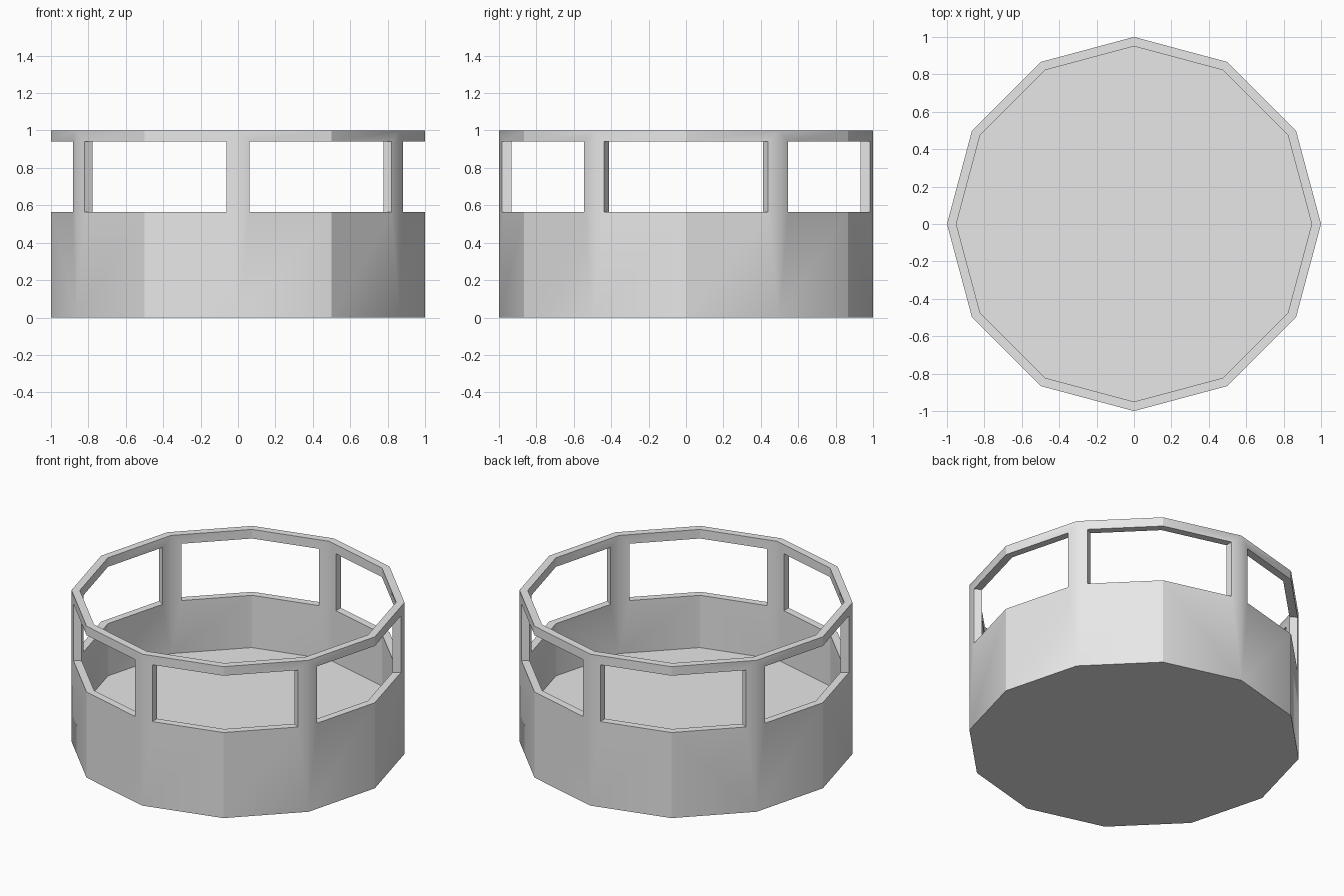
import bpy
import bmesh
from math import cos, sin, pi, atan2, hypot

SIDES = 12
WALL = 0.05          # wall thickness
FLOOR = 0.22         # top of the floor
SILL, LINTEL = 0.565, 0.94
POST = 0.0625        # half width of a post

cube = bpy.data.objects.get("Cube")
if cube:
    bpy.data.objects.remove(cube, do_unlink=True)

grey = bpy.data.materials.new("plain grey")
grey.use_nodes = True
grey.diffuse_color = (0.8, 0.8, 0.8, 1)
grey.node_tree.nodes["Principled BSDF"].inputs["Base Color"].default_value = (0.8, 0.8, 0.8, 1)


def make_object(name, bm):
    bmesh.ops.recalc_face_normals(bm, faces=bm.faces)
    mesh = bpy.data.meshes.new(name)
    bm.to_mesh(mesh)
    bm.free()
    mesh.materials.append(grey)
    obj = bpy.data.objects.new(name, mesh)
    bpy.context.collection.objects.link(obj)
    return obj


def loft(bm, rings):
    """Join rings of points with quads and cap both ends."""
    loops = [[bm.verts.new(p) for p in ring] for ring in rings]
    for low, high in zip(loops, loops[1:]):
        for i in range(len(low)):
            j = (i + 1) % len(low)
            bm.faces.new((low[i], low[j], high[j], high[i]))
    bm.faces.new(loops[0])
    bm.faces.new(loops[-1])


def ring(radius, z):
    return [(radius * cos(2 * pi * i / SIDES), radius * sin(2 * pi * i / SIDES), z)
            for i in range(SIDES)]


# Twelve-sided tub: outer wall, rim, inner wall, floor
bm = bmesh.new()
inner = 1 - WALL
loft(bm, [ring(1, 0), ring(1, 1), ring(inner, 1), ring(inner, FLOOR)])
tub = make_object("walled_platform", bm)

# Six wedges that cut the openings and leave straight-sided posts
bm = bmesh.new()
for k in range(6):
    a = k * pi / 3
    tip = 2 * POST
    x, y = tip * cos(a), tip * sin(a)
    plan = [(x, y)] + [(x + 1.5 * cos(a + s * pi / 6), y + 1.5 * sin(a + s * pi / 6))
                       for s in (-1, 1)]
    loft(bm, [[(px, py, z) for px, py in plan] for z in (SILL, LINTEL)])
cutter = make_object("opening_cutter", bm)
cutter.hide_render = True

cut = tub.modifiers.new("openings", 'BOOLEAN')
cut.operation = 'DIFFERENCE'
cut.solver = 'EXACT'
cut.object = cutter
bpy.context.view_layer.objects.active = tub
tub.select_set(True)
bpy.ops.object.modifier_apply(modifier=cut.name)
bpy.data.objects.remove(cutter, do_unlink=True)

# Smooth only across the corners that carry posts; all other edges stay crisp
bm = bmesh.new()
bm.from_mesh(tub.data)
for face in bm.faces:
    face.smooth = True
for edge in bm.edges:
    mid = (edge.verts[0].co + edge.verts[1].co) / 2
    upright = abs(edge.verts[0].co.z - edge.verts[1].co.z) > 0.01
    corner = round(atan2(mid.y, mid.x) / (pi / 6), 2)
    on_post = upright and abs(corner % 2 - 1) < 0.02 and hypot(mid.x, mid.y) > 0.9
    flat = len(edge.link_faces) == 2 and edge.calc_face_angle(0) < 0.02
    edge.smooth = on_post or flat
bm.to_mesh(tub.data)
bm.free()
